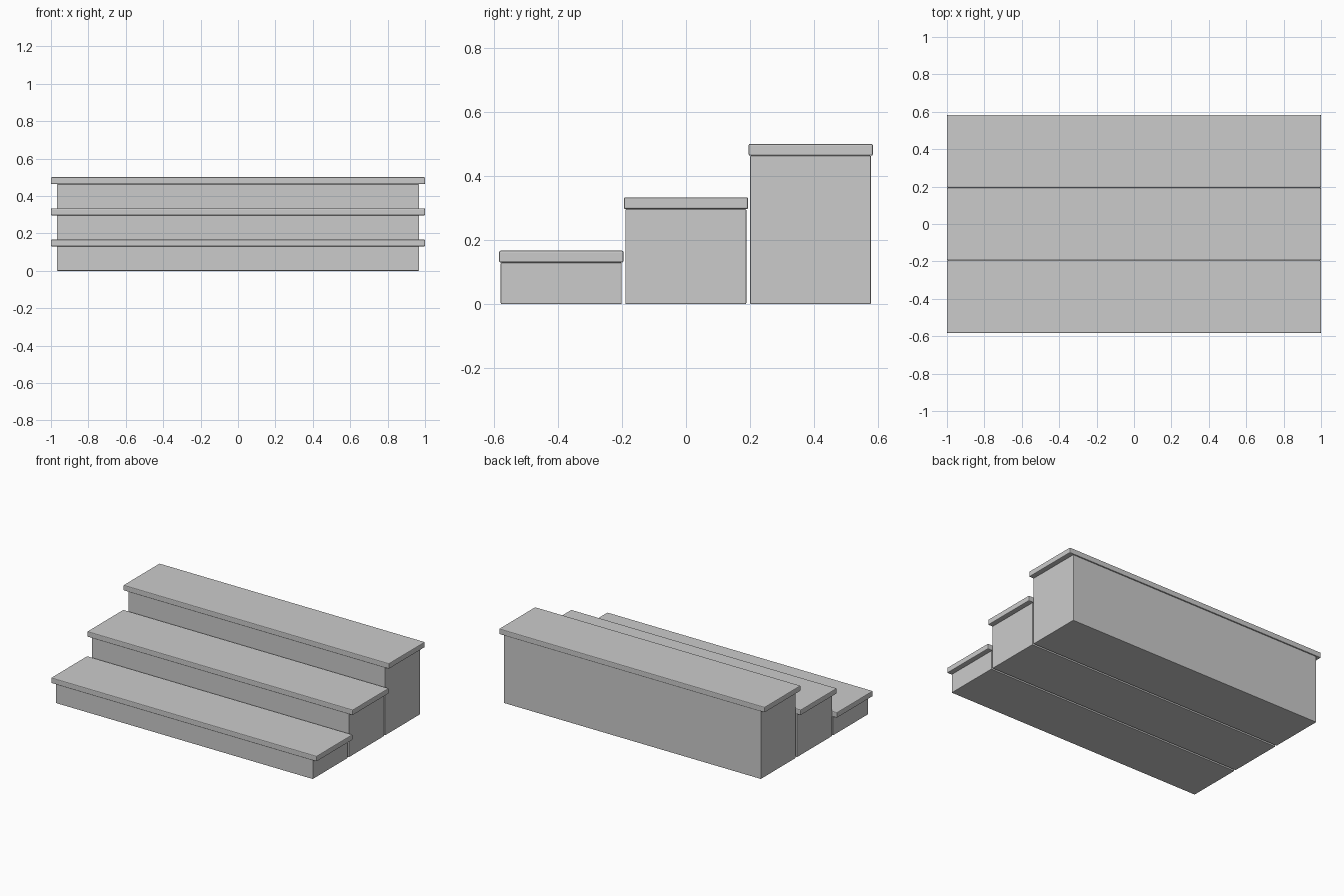
import bpy

if "Cube" in bpy.data.objects:
    bpy.data.objects.remove(bpy.data.objects["Cube"])


def box(name, x_half, y0, y1, z0, z1, bevel):
    bpy.ops.mesh.primitive_cube_add(size=1, location=(0, (y0 + y1) / 2, (z0 + z1) / 2))
    ob = bpy.context.object
    ob.name = name
    ob.scale = (2 * x_half, y1 - y0, z1 - z0)
    bpy.ops.object.transform_apply(location=False, rotation=False, scale=True)
    mod = ob.modifiers.new("edge_bevel", "BEVEL")
    mod.width = bevel
    mod.segments = 2
    return ob


PITCH, RISE, TREAD = 0.389, 1 / 6, 0.037

for i, label in enumerate(("lower", "middle", "upper")):
    y = (i - 1) * PITCH
    top = (i + 1) * RISE
    # solid step block
    box(label + "_step_block", 0.968, y - 0.189, y + 0.188, 0, top - TREAD, 0.003)
    # overhanging tread board
    box(label + "_tread", 1.0, y - 0.194, y + 0.194, top - TREAD, top, 0.005)
